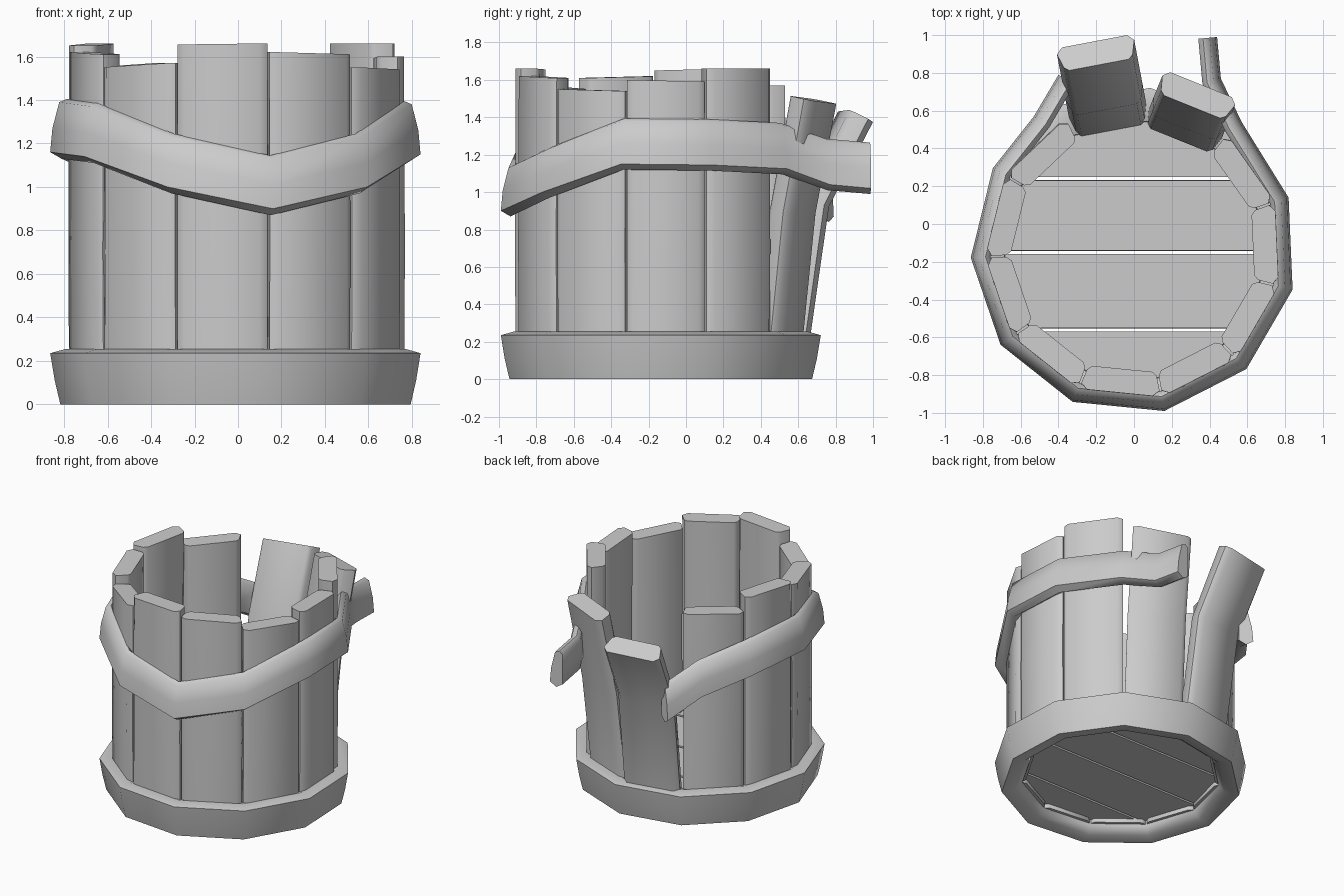
import bpy, bmesh, math
from mathutils import Vector

cube = bpy.data.objects.get("Cube")
if cube:
    bpy.data.objects.remove(cube, do_unlink=True)

SIDES = 11
STEP = 2 * math.pi / SIDES
FIRST = math.radians(-79.3)      # angle of the hoop corner at the front
CENTRE = Vector((0, -0.14, 0))

wood = bpy.data.materials.new("weathered grey")
wood.diffuse_color = (0.6, 0.6, 0.6, 1)
wood.use_nodes = True
wood.node_tree.nodes["Principled BSDF"].inputs["Base Color"].default_value = (0.6, 0.6, 0.6, 1)


def finish(name, bm, angle=50):
    bmesh.ops.recalc_face_normals(bm, faces=bm.faces)
    mesh = bpy.data.meshes.new(name)
    bm.to_mesh(mesh)
    bm.free()
    mesh.materials.append(wood)
    obj = bpy.data.objects.new(name, mesh)
    bpy.context.collection.objects.link(obj)
    bpy.ops.object.select_all(action='DESELECT')
    obj.select_set(True)
    bpy.context.view_layer.objects.active = obj
    bpy.ops.object.shade_smooth_by_angle(angle=math.radians(angle))
    return obj


def skin(name, rings, closed=False, angle=50):
    """Join equal rings of points into a tube, capped unless closed."""
    bm = bmesh.new()
    loops = [[bm.verts.new(p) for p in ring] for ring in rings]
    n = len(loops[0])
    pairs = list(zip(loops, loops[1:]))
    if closed:
        pairs.append((loops[-1], loops[0]))
    else:
        bm.faces.new(loops[0])
        bm.faces.new(loops[-1])
    for a, b in pairs:
        for i in range(n):
            j = (i + 1) % n
            bm.faces.new((a[i], a[j], b[j], b[i]))
    return finish(name, bm, angle)


def sweep(name, path, section, closed=False, angle=50):
    """Sweep an (inset, height) section along a counter-clockwise path, with mitres."""
    rings = []
    count = len(path)
    for i, p in enumerate(path):
        before = path[i - 1] if closed or i else None
        after = path[(i + 1) % count] if closed or i < count - 1 else None
        dirs = [(b - a).to_2d().normalized()
                for a, b in ((before, p), (p, after)) if a is not None and b is not None]
        inward = [Vector((-d.y, d.x)) for d in dirs]
        mitre = sum(inward, Vector((0, 0))).normalized()
        mitre /= mitre.dot(inward[0])
        rings.append([p + Vector((mitre.x * d, mitre.y * d, h)) for d, h in section])
    return skin(name, rings, closed, angle)


def corner(k, z, radius=0.865):
    a = FIRST + k * STEP
    return CENTRE + Vector((radius * math.cos(a), radius * math.sin(a), z))


# Bottom hoop
sweep("bottom_hoop", [corner(k, 0) for k in range(SIDES)],
      [(0.045, 0), (0.02, 0.11), (0, 0.235), (0.07, 0.255), (0.17, 0.22),
       (0.18, 0.06), (0.13, 0.01)], closed=True, angle=60)

# Broken upper hoop, sprung open at the back
heights = {-4: 1.22, -3: 1.27, -2: 1.25, -1: 1.11, 0: 1.01, 1: 1.11, 2: 1.26, 3: 1.255}
band = [Vector((-0.4, 0.79, 0.98)), Vector((-0.53, 0.57, 1.11))]
band += [corner(k, z) for k, z in heights.items()]
band += [Vector((0.57, 0.54, 1.235)), Vector((0.46, 0.77, 1.15)), Vector((0.44, 0.99, 1.13))]
sweep("upper_hoop", band,
      [(0, -0.11), (0.01, 0), (0.04, 0.12), (0.075, 0.135), (0.1, 0.11),
       (0.1, -0.11), (0.05, -0.14)], angle=60)

# Staves: (top height at each side of the plank)
SECTION = [(-0.208, 0.725), (-0.175, 0.757), (0.175, 0.757), (0.208, 0.725),
           (0.185, 0.65), (0.16, 0.63), (-0.16, 0.63), (-0.185, 0.65)]
tops = [(1.62, 1.61), (1.55, 1.54), (1.6, 1.59), (1.66, 1.66), (1.5, 1.48), (1.42, 1.41),
        (1.57, 1.55), (1.66, 1.65), (1.62, 1.61), (1.55, 1.57), (1.655, 1.66)]
# Outward lean of the two loosened planks: (height, shift)
leans = {4: [(0.07, 0), (0.25, 0), (0.9, 0.07), (1.5, 0.19)],
         5: [(0.07, 0), (0.25, 0.03), (0.95, 0.13), (1.42, 0.37)]}

for k, (first, last) in enumerate(tops):
    a = FIRST + (k + 0.5) * STEP
    out = Vector((math.cos(a), math.sin(a), 0))
    along = Vector((-out.y, out.x, 0))
    top = (first + last) / 2
    path = leans.get(k, [(0.07, 0), (0.7, 0.004), (top, 0)])
    rings = []
    for i, (z, shift) in enumerate(path):
        low = path[max(i - 1, 0)]
        high = path[min(i + 1, len(path) - 1)]
        slope = (high[1] - low[1]) / (high[0] - low[0])
        end = i == len(path) - 1
        ring = []
        for w, r in SECTION:
            tilt = (last - first) * w / 0.4 if end else 0
            drop = slope * (r - 0.66) if i else 0
            ring.append(CENTRE + out * (r + shift) + along * w
                        + Vector((0, 0, z + tilt - drop)))
        rings.append(ring)
    skin(f"stave_{k + 1}", rings)

# Floor planks, cut from one disc along the seams
seams = [-1.0, -0.56, -0.15, 0.24, 0.7]
for i, (y0, y1) in enumerate(zip(seams, seams[1:])):
    bm = bmesh.new()
    rim = [bm.verts.new(corner(k, 0.1, 0.7)) for k in range(SIDES)]
    face = bm.faces.new(rim)
    grown = bmesh.ops.extrude_face_region(bm, geom=[face])["geom"]
    for v in grown:
        if isinstance(v, bmesh.types.BMVert):
            v.co.z += 0.07
    for y, side in ((y0 + 0.006, -1), (y1 - 0.006, 1)):
        cut = bmesh.ops.bisect_plane(bm, geom=bm.verts[:] + bm.edges[:] + bm.faces[:],
                                     plane_co=(0, y, 0), plane_no=(0, side, 0.02),
                                     clear_outer=True)["geom_cut"]
        edges = [e for e in cut if isinstance(e, bmesh.types.BMEdge)]
        if edges:
            bmesh.ops.edgeloop_fill(bm, edges=edges)
    finish(f"floor_plank_{i + 1}", bm, 30)
